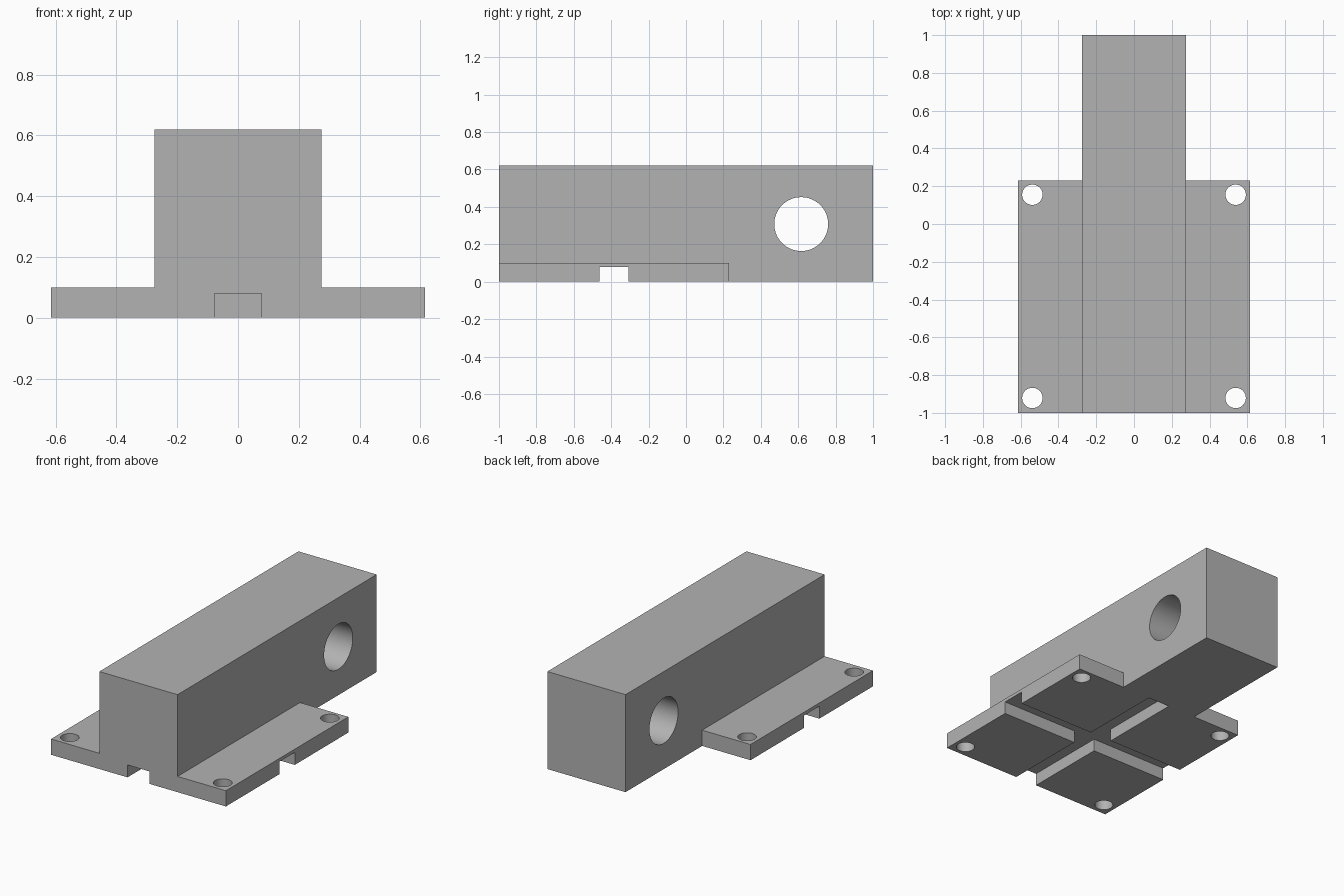
import bpy
import math

if "Cube" in bpy.data.objects:
    bpy.data.objects.remove(bpy.data.objects["Cube"], do_unlink=True)

HALF_X, BAR_X, HEIGHT = 0.615, 0.275, 0.62
FLANGE_Z, FLANGE_BACK = 0.1, 0.23
GROOVE_HALF, GROOVE_Z = 0.077, 0.079
GROOVE_Y = (FLANGE_BACK - 1) / 2
OVER = 0.2  # how far cutters reach past the body

grey = bpy.data.materials.new("plain grey")
grey.use_nodes = True
colour = (0.45, 0.45, 0.45, 1)
grey.diffuse_color = colour
grey.node_tree.nodes["Principled BSDF"].inputs["Base Color"].default_value = colour


def box(name, low, high):
    centre = [(a + b) / 2 for a, b in zip(low, high)]
    bpy.ops.mesh.primitive_cube_add(size=1, location=centre)
    ob = bpy.context.object
    ob.name = name
    ob.scale = [b - a for a, b in zip(low, high)]
    bpy.ops.object.transform_apply(location=True, rotation=True, scale=True)
    ob.data.materials.append(grey)
    return ob


def cylinder(name, radius, depth, location, rotation=(0, 0, 0)):
    bpy.ops.mesh.primitive_cylinder_add(vertices=64, radius=radius, depth=depth,
                                        location=location, rotation=rotation)
    ob = bpy.context.object
    ob.name = name
    ob.data.materials.append(grey)
    return ob


def cut(target, cutter):
    cutter.hide_render = True
    mod = target.modifiers.new("cut", 'BOOLEAN')
    mod.operation = 'DIFFERENCE'
    mod.solver = 'EXACT'
    mod.object = cutter
    bpy.context.view_layer.objects.active = target
    bpy.ops.object.modifier_apply(modifier=mod.name)
    bpy.data.objects.remove(cutter, do_unlink=True)


# Full block, carved down to a bar with a flange on each side
body = box("mounting_block", (-HALF_X, -1, 0), (HALF_X, 1, HEIGHT))
for side in (-1, 1):
    xs = sorted((side * BAR_X, side * (HALF_X + OVER)))
    cut(body, box("above_flange", (xs[0], -1 - OVER, FLANGE_Z), (xs[1], 1 + OVER, HEIGHT + OVER)))
    cut(body, box("behind_flange", (xs[0], FLANGE_BACK, -OVER), (xs[1], 1 + OVER, HEIGHT + OVER)))

# Crossed grooves under the base
cut(body, box("long_groove", (-GROOVE_HALF, -1 - OVER, -OVER), (GROOVE_HALF, FLANGE_BACK, GROOVE_Z)))
cut(body, box("cross_groove", (-HALF_X - OVER, GROOVE_Y - GROOVE_HALF, -OVER),
              (HALF_X + OVER, GROOVE_Y + GROOVE_HALF, GROOVE_Z)))

# Large hole across the bar
cut(body, cylinder("cross_hole", 0.144, 1, (0, 0.616, 0.308), (0, math.pi / 2, 0)))

# Screw holes in the flange corners
for x in (-0.538, 0.538):
    for y in (-0.921, 0.155):
        cut(body, cylinder("screw_hole", 0.054, 0.4, (x, y, 0.05)))

bpy.ops.object.select_all(action='DESELECT')
body.select_set(True)
bpy.context.view_layer.objects.active = body
bpy.ops.object.shade_smooth_by_angle(angle=math.radians(30))
